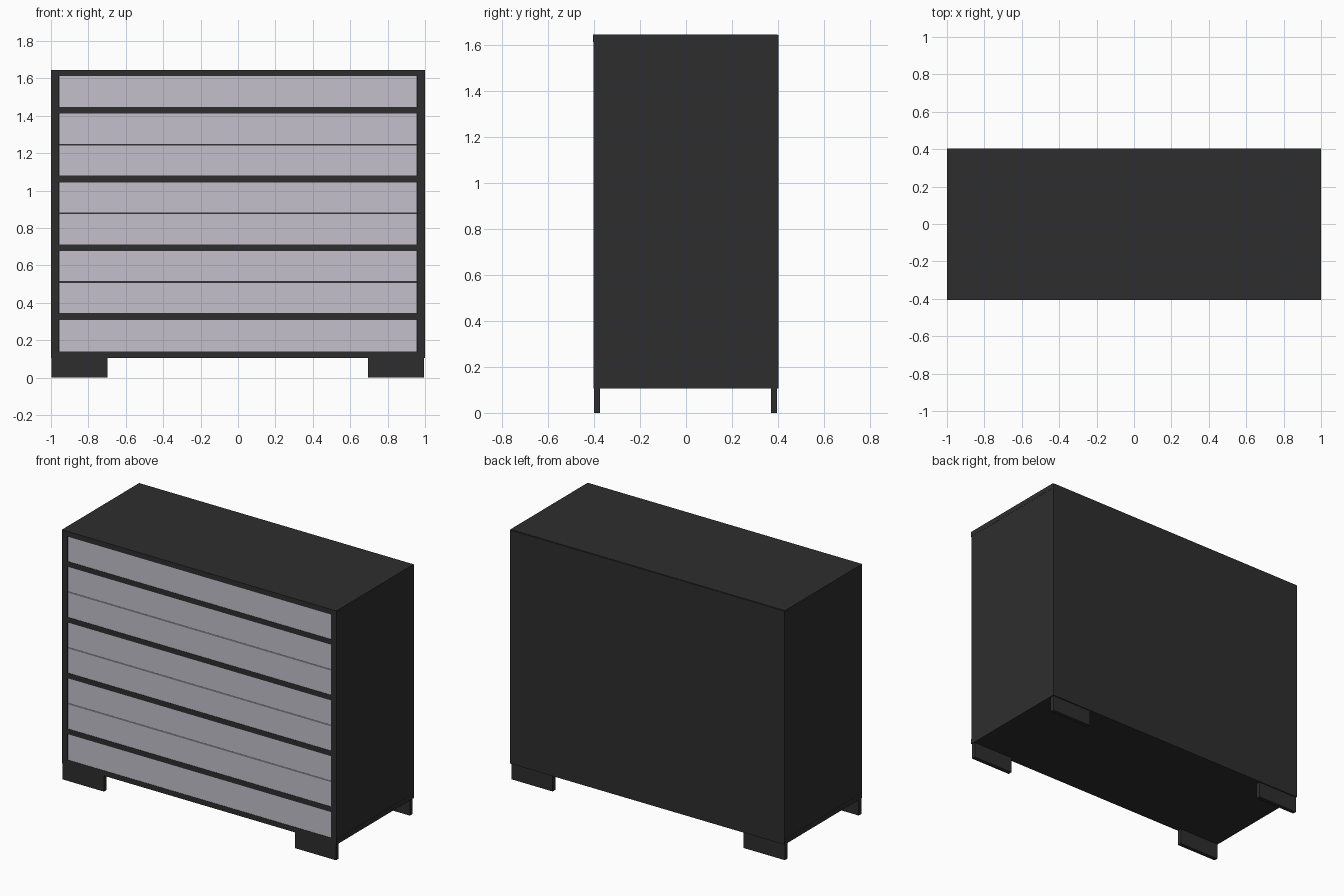
import bpy

if "Cube" in bpy.data.objects:
    bpy.data.objects.remove(bpy.data.objects["Cube"])

def material(name, rgb):
    m = bpy.data.materials.new(name)
    m.diffuse_color = (*rgb, 1)
    m.use_nodes = True
    m.node_tree.nodes["Principled BSDF"].inputs["Base Color"].default_value = m.diffuse_color
    return m

DARK = material("charcoal wood", (0.027, 0.027, 0.027))
PALE = material("pale lilac grey", (0.55, 0.53, 0.60))

def box(name, x, y, z, mat):
    """Box from (min, max) ranges on each axis."""
    bpy.ops.mesh.primitive_cube_add(
        size=1, location=[(a + b) / 2 for a, b in (x, y, z)])
    o = bpy.context.object
    o.name = name
    o.scale = [b - a for a, b in (x, y, z)]
    bpy.ops.object.transform_apply(location=False, rotation=False, scale=True)
    o.data.materials.append(mat)
    return o

FRONT, BACK = -0.402, 0.398

# Carcass: top, bottom, sides and back
box("top_panel", (-1, 1), (-0.405, BACK), (1.611, 1.645), DARK)
box("bottom_panel", (-1, 1), (FRONT, BACK), (0.105, 0.139), DARK)
for side, s in (("left", -1), ("right", 1)):
    x = sorted((s * 0.96, s * 0.999))
    box(side + "_side_panel", x, (FRONT, BACK), (0.139, 1.611), DARK)
box("back_panel", (-0.999, 0.999), (BACK, 0.403), (0.105, 1.643), DARK)

# Rails between the drawer bays
rails = [0.309, 0.677, 1.044, 1.411]
for i, z in enumerate(rails):
    box(f"rail_{i + 1}", (-0.96, 0.96), (FRONT, BACK), (z, z + 0.035), DARK)

# Drawer fronts: single at bottom and top, pairs between the rails
fronts = [(0.139, 0.309)]
for lo, hi in zip(rails, rails[1:]):
    lo += 0.035
    mid = (lo + hi) / 2
    fronts += [(lo, mid - 0.002), (mid + 0.002, hi)]
fronts.append((1.446, 1.611))
for i, z in enumerate(fronts):
    box(f"drawer_front_{i + 1}", (-0.958, 0.958), (-0.4, -0.36), z, PALE)

# Plank feet at the four corners
for side, x in (("left", (-0.997, -0.697)), ("right", (0.694, 0.994))):
    for end, y in (("front", (-0.4, -0.373)), ("back", (0.369, 0.396))):
        box(f"{end}_{side}_foot", x, y, (0, 0.105), DARK)
